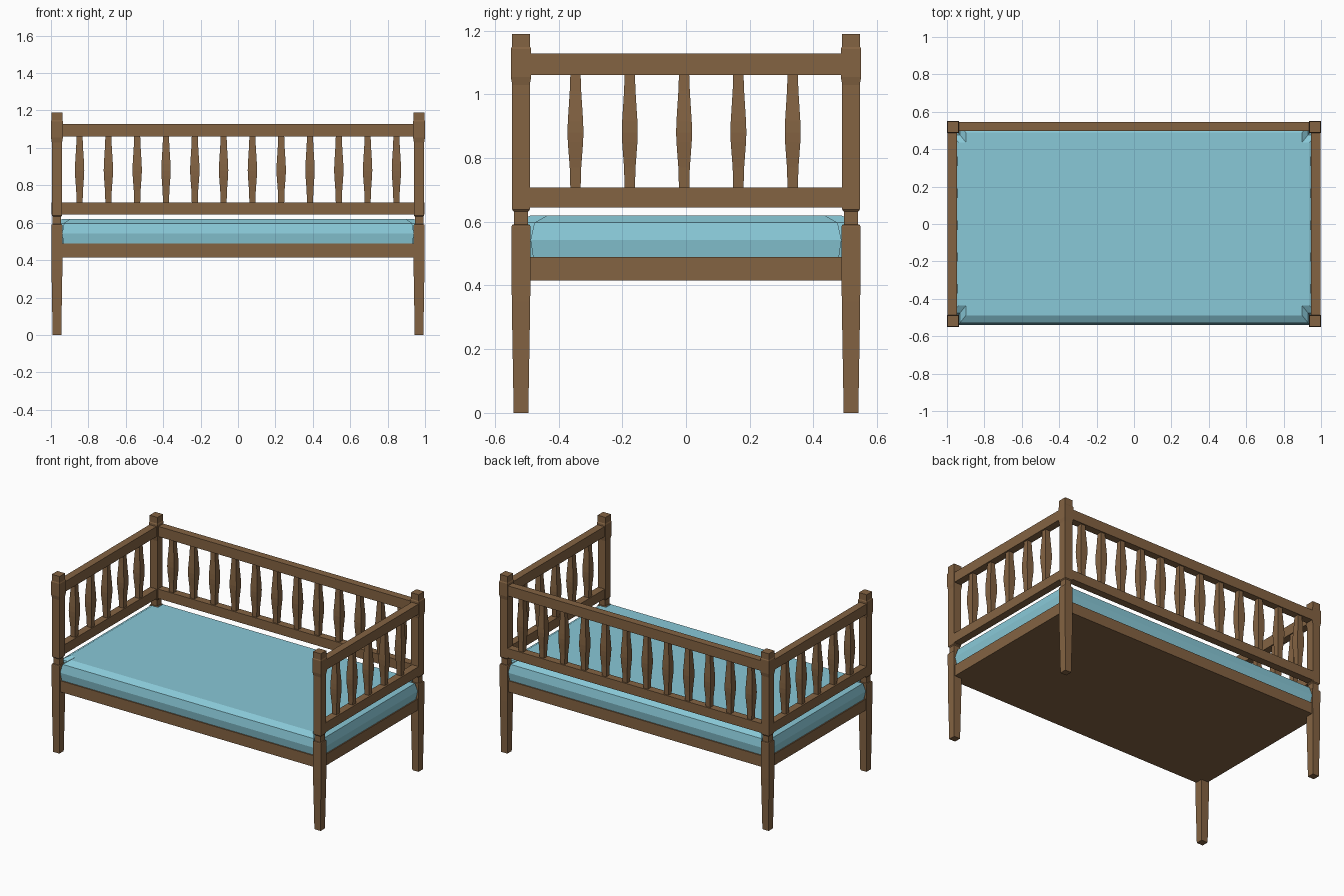
import bpy, bmesh

if "Cube" in bpy.data.objects:
    bpy.data.objects.remove(bpy.data.objects["Cube"])


def material(name, color):
    m = bpy.data.materials.new(name)
    m.diffuse_color = color
    m.use_nodes = True
    m.node_tree.nodes["Principled BSDF"].inputs["Base Color"].default_value = m.diffuse_color
    return m


WOOD = material("wood", (0.23, 0.125, 0.055, 1))
FABRIC = material("blue_fabric", (0.25, 0.58, 0.68, 1))
PX, PY = 0.968, 0.518          # post centres


def loft(name, rings, mat):
    """Closed solid through equal-length rings of points."""
    bm = bmesh.new()
    loops = [[bm.verts.new(p) for p in ring] for ring in rings]
    for a, b in zip(loops, loops[1:]):
        for i in range(len(a)):
            j = (i + 1) % len(a)
            bm.faces.new((a[i], a[j], b[j], b[i]))
    bm.faces.new(loops[0][::-1])
    bm.faces.new(loops[-1])
    bmesh.ops.recalc_face_normals(bm, faces=bm.faces)
    me = bpy.data.meshes.new(name)
    bm.to_mesh(me)
    bm.free()
    me.materials.append(mat)
    ob = bpy.data.objects.new(name, me)
    bpy.context.collection.objects.link(ob)
    return ob


def turned_square(name, x, y, profile):
    """Square-section bar following a (half width, height) profile."""
    signs = ((-1, -1), (1, -1), (1, 1), (-1, 1))
    return loft(name, [[(x + sx * w, y + sy * w, z) for sx, sy in signs]
                       for w, z in profile], WOOD)


def box(name, x0, x1, y0, y1, z0, z1):
    ring = ((x0, y0), (x1, y0), (x1, y1), (x0, y1))
    return loft(name, [[(x, y, z) for x, y in ring] for z in (z0, z1)], WOOD)


# Corner posts with tapered leg, neck and flared cap
POST = [(0.023, 0), (0.029, 0.35), (0.0295, 0.585), (0.028, 0.59),
        (0.0225, 0.592), (0.0225, 0.632), (0.0275, 0.638), (0.0275, 1.03),
        (0.032, 1.055), (0.032, 1.142), (0.029, 1.148), (0.029, 1.19)]
for sx in (-1, 1):
    for sy in (-1, 1):
        turned_square("corner_post", sx * PX, sy * PY, POST)

# Bed base
box("bed_base", -0.99, 0.99, -0.54, 0.54, 0.415, 0.49)

# Rails and spindles on the back and both ends
SPINDLE = [(0.016, 0.70), (0.018, 0.77), (0.024, 0.85),
           (0.025, 0.88), (0.024, 0.915), (0.018, 1.01), (0.016, 1.065)]
T = 0.025
for label, z0, z1 in (("lower", 0.645, 0.708), ("top", 1.06, 1.128)):
    box("back_%s_rail" % label, -0.95, 0.95, PY - T + .003, PY + T + .003, z0, z1)
    for s in (-1, 1):
        c = s * (PX + 0.003)
        box("end_%s_rail" % label, c - T, c + T, -0.5, 0.5, z0, z1)
for i in range(12):
    turned_square("back_spindle", (i - 5.5) * 0.154, PY + .003, SPINDLE)
for s in (-1, 1):
    for i in range(5):
        turned_square("end_spindle", s * (PX + 0.001), (i - 2) * 0.1705 - 0.006, SPINDLE)


# Mattress: cross-shaped outline notched around the posts, softened upwards
def mattress_ring(inset, z):
    ox, oy = 0.99 - inset, 0.54 - inset
    nx, ny = 0.94 - inset * 0.8, 0.488 - inset
    quarter = [(ox, ny), (nx, ny), (nx, oy)]
    pts = quarter + [(-x, y) for x, y in quarter[::-1]]
    pts += [(-x, -y) for x, y in pts]
    return [(x, y, z) for x, y in pts]


loft("mattress", [mattress_ring(i, z) for i, z in
                  ((0.008, 0.488), (0, 0.543), (0.012, 0.597), (0.052, 0.62))], FABRIC)
